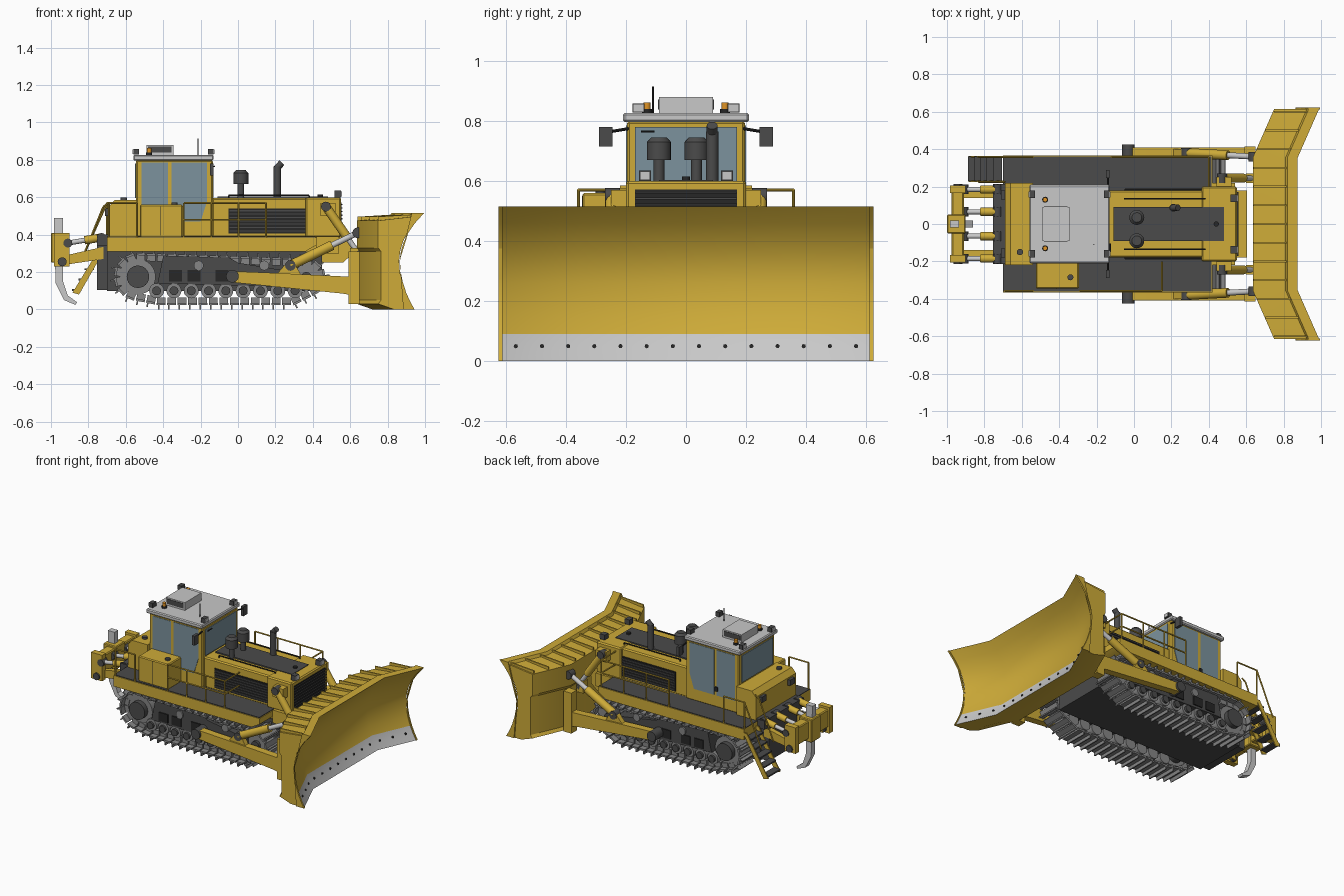
import bpy, bmesh, math
from mathutils import Vector, Matrix

if "Cube" in bpy.data.objects:
    bpy.data.objects.remove(bpy.data.objects["Cube"])


def material(name, *rgb):
    m = bpy.data.materials.new(name)
    m.use_nodes = True
    m.diffuse_color = (*rgb, 1)
    m.node_tree.nodes["Principled BSDF"].inputs["Base Color"].default_value = (*rgb, 1)
    return m


YELLOW = material("machine yellow", .62, .41, .04)
DARK = material("dark grey", .07, .07, .07)
BLACK = material("black", .02, .02, .02)
STEEL = material("track steel", .24, .24, .24)
PALE = material("pale grey", .58, .58, .58)
GLASS = material("window glass", .20, .29, .34)
ORANGE = material("beacon orange", .75, .3, .02)
made = []


def finish(name, bm, *mats):
    bmesh.ops.recalc_face_normals(bm, faces=bm.faces)
    me = bpy.data.meshes.new(name)
    bm.to_mesh(me)
    bm.free()
    for m in mats:
        me.materials.append(m)
    ob = bpy.data.objects.new(name, me)
    bpy.context.collection.objects.link(ob)
    made.append(ob)
    return ob


def box(name, x, y, z, mat, bevel=0):
    bm = bmesh.new()
    size = [abs(r[1] - r[0]) for r in (x, y, z)]
    mid = [(r[0] + r[1]) / 2 for r in (x, y, z)]
    bmesh.ops.create_cube(bm, size=1, matrix=Matrix.Translation(mid) @ Matrix.Diagonal((*size, 1)))
    if bevel:
        bmesh.ops.bevel(bm, geom=bm.edges[:], offset=bevel, segments=1, affect='EDGES')
    return finish(name, bm, mat)


def add_prism(bm, pts, y0, y1):
    a = [bm.verts.new((x, y0, z)) for x, z in pts]
    b = [bm.verts.new((x, y1, z)) for x, z in pts]
    bm.faces.new(a)
    bm.faces.new(b)
    for i in range(len(pts)):
        j = (i + 1) % len(pts)
        bm.faces.new((a[i], a[j], b[j], b[i]))


def prism(name, pts, y0, y1, mat):
    bm = bmesh.new()
    add_prism(bm, pts, y0, y1)
    return finish(name, bm, mat)


def add_rod(bm, p, q, r, r2=None, n=20):
    p, q = Vector(p), Vector(q)
    d = q - p
    m = Matrix.Translation((p + q) / 2) @ d.to_track_quat('Z', 'Y').to_matrix().to_4x4()
    bmesh.ops.create_cone(bm, cap_ends=True, segments=n, radius1=r,
                          radius2=r if r2 is None else r2, depth=d.length, matrix=m)


def rod(name, p, q, r, mat, r2=None, n=20):
    bm = bmesh.new()
    add_rod(bm, p, q, r, r2, n)
    return finish(name, bm, mat)


def tubes(name, paths, r, mat):
    bm = bmesh.new()
    for path in paths:
        for p, q in zip(path, path[1:]):
            add_rod(bm, p, q, r, n=8)
    return finish(name, bm, mat)


def ram(name, p, q, r, split=.6):
    p, q = Vector(p), Vector(q)
    rod(name + "_barrel", p, p.lerp(q, split), r, YELLOW)
    rod(name + "_rod", p.lerp(q, split), q, r * .6, PALE)
    for e in (p, q):
        rod(name + "_pin", e - Vector((0, .025, 0)), e + Vector((0, .025, 0)), r * 1.1, DARK, n=12)


# Track path: hull around sprocket, end rollers and idler
def hull(points):
    def half(ps):
        out = []
        for p in ps:
            while len(out) > 1 and (out[-1] - out[-2]).cross(p - out[-2]) <= 0:
                out.pop()
            out.append(p)
        return out[:-1]
    ps = sorted((Vector(p) for p in points), key=lambda v: (v.x, v.y))
    return half(ps) + half(ps[::-1])


wheels = [(-.535, .175, .115), (.365, .17, .09), (-.42, .105, .07), (.28, .105, .07)]
loop = hull([(x + r * math.cos(i * math.pi / 36), z + r * math.sin(i * math.pi / 36))
             for x, z, r in wheels for i in range(72)])
segs = list(zip(loop, loop[1:] + loop[:1]))
length = sum((b - a).length for a, b in segs)


def along(d):
    for a, b in segs:
        l = (b - a).length
        if d <= l:
            return a.lerp(b, d / l), (b - a).normalized()
        d -= l
    return segs[0][0], (segs[0][1] - segs[0][0]).normalized()


SHOE = [(-.024, 0), (.024, 0), (.024, .012), (-.010, .012), (-.010, .034),
        (-.018, .034), (-.018, .012), (-.024, .012)]
LINK = [(-.023, -.03), (.023, -.03), (.023, 0), (-.023, 0)]
COUNT = 44
for s in (1, -1):
    shoes, links = bmesh.new(), bmesh.new()
    for i in range(COUNT):
        p, t = along((i + .5) * length / COUNT)
        n = Vector((t.y, -t.x))
        add_prism(shoes, [p + t * u + n * v for u, v in SHOE], s * .195, s * .355)
        add_prism(links, [p + t * u + n * v for u, v in LINK], s * .235, s * .315)
    finish("track_shoes", shoes, STEEL)
    finish("track_chain", links, STEEL)
    # Running gear
    rod("sprocket", (-.535, s * .25, .175), (-.535, s * .31, .175), .095, STEEL, n=24)
    rod("sprocket_hub", (-.535, s * .2, .175), (-.535, s * .345, .175), .06, DARK, n=24)
    rod("idler", (.365, s * .245, .17), (.365, s * .315, .17), .07, STEEL, n=24)
    rod("idler_hub", (.365, s * .22, .17), (.365, s * .335, .17), .03, DARK)
    for i in range(9):
        x = -.435 + i * .0925
        rod("track_roller", (x, s * .22, .1), (x, s * .33, .1), .04, STEEL)
        rod("roller_cap", (x, s * .33, .1), (x, s * .345, .1), .024, DARK, n=12)
    for x in (-.21, .14):
        rod("carrier_roller", (x, s * .23, .235), (x, s * .345, .235), .026, STEEL)
    prism("track_frame", [(-.43, .14), (.3, .12), (.3, .2), (0, .25), (-.06, .285), (-.4, .285)],
          s * .22, s * .335, DARK)
    for x in (-.37, -.27, -.12):
        box("frame_cover", (x, x + .07), (s * .33, s * .342), (.15, .21), BLACK)
    # Fenders with walkway
    prism("fender", [(-.7, .31), (.36, .31), (.42, .345), (.42, .385), (-.7, .385)],
          s * .18, s * .365, YELLOW)
    box("walkway", (-.7, .415), (s * .18, s * .36), (.384, .39), DARK)
    box("fender_nose", (.42, .54), (s * .17, s * .22), (.3, .39), YELLOW)
    # Push arms and blade rams
    prism("push_arm", [(-.03, .205), (.2, .195), (.6, .175), (.64, .17), (.64, .07), (.56, .085), (-.03, .145)],
          s * .36, s * .41, YELLOW)
    rod("arm_joint", (-.03, s * .33, .178), (-.03, s * .425, .178), .034, DARK)
    box("blade_bracket", (.59, .65), (s * .355, s * .415), (.03, .31), YELLOW)
    prism("brace_lug", [(.2, .18), (.34, .18), (.3, .25), (.26, .25)], s * .365, s * .4, YELLOW)
    ram("brace_ram", (.28, s * .38, .235), (.64, s * .36, .41), .026, .62)
    ram("lift_ram", (.47, s * .245, .55), (.65, s * .245, .29), .024, .65)
    box("ram_mount", (.44, .52), (s * .18, s * .25), (.5, .57), YELLOW)
    box("blade_lug", (.6, .66), (s * .22, s * .27), (.25, .33), YELLOW)

# Hull
box("belly", (-.7, .45), (-.19, .19), (.1, .31), DARK)
box("main_frame", (-.69, .5), (-.185, .185), (.3, .39), YELLOW)
box("rear_housing", (-.755, -.6), (-.17, .17), (.105, .4), DARK)
prism("nose", [(.45, .25), (.56, .25), (.605, .29), (.605, .4), (.45, .4)], -.18, .18, YELLOW)

# Bonnet
box("bonnet", (-.14, .4), (-.18, .18), (.385, .595), YELLOW, .008)
box("radiator_housing", (.36, .55), (-.2, .2), (.385, .6), YELLOW, .008)
box("bonnet_panel", (-.11, .48), (-.09, .09), (.59, .604), DARK)
box("front_grille", (.545, .554), (-.17, .17), (.41, .572), BLACK)
for i in range(8):
    z = .425 + i * .019
    box("front_slat", (.55, .559), (-.17, .17), (z, z + .006), DARK)
for s in (1, -1):
    box("side_grille", (-.05, .375), (s * .175, s * .187), (.405, .54), BLACK)
    for i in range(7):
        z = .417 + i * .018
        box("side_slat", (-.045, .37), (s * .18, s * .192), (z, z + .006), DARK)
    tubes("bonnet_handle", [[(-.05, s * .135, .595), (-.05, s * .135, .61), (.38, s * .135, .61),
                             (.38, s * .135, .595)]], .004, BLACK)
    box("headlight", (.515, .55), (s * .117, s * .157), (.6, .635), DARK)
    box("headlight_lens", (.55, .555), (s * .12, s * .154), (.603, .632), PALE)

# Air cleaners and exhaust
for y in (-.09, .035):
    rod("cleaner_neck", (.015, y, .59), (.015, y, .68), .018, DARK)
    rod("cleaner_bowl", (.015, y, .67), (.015, y, .73), .04, DARK)
    rod("cleaner_cap", (.015, y, .73), (.015, y, .745), .04, DARK, .026)
rod("exhaust_pipe", (.21, .087, .59), (.21, .087, .765), .021, DARK)
rod("exhaust_tip", (.203, .087, .75), (.235, .087, .785), .018, DARK)
rod("bonnet_cap", (.44, 0, .6), (.44, 0, .615), .014, BLACK)

# Cab
box("cab", (-.545, -.135), (-.197, .197), (.385, .8), YELLOW, .008)
for s in (1, -1):
    y = (s * .195, s * .2)
    box("rear_side_window", (-.515, -.375), y, (.47, .785), GLASS)
    prism("front_side_window", [(-.355, .47), (-.2, .47), (-.165, .58), (-.165, .785), (-.355, .785)], *y, GLASS)
    box("door_handle", (-.385, -.365), (s * .197, s * .207), (.5, .53), BLACK)
    box("mirror", (-.15, -.13), (s * .245, s * .29), (.715, .78), DARK)
    tubes("mirror_arm", [[(-.14, s * .19, .775), (-.14, s * .25, .765)]], .005, BLACK)
box("windscreen", (-.136, -.13), (-.17, .17), (.6, .78), GLASS)
box("rear_window", (-.55, -.544), (-.17, .17), (.595, .78), GLASS)
tubes("wiper", [[(-.127, -.15, .765), (-.127, -.105, .765)]], .004, BLACK)

# Roof
box("roof", (-.56, -.13), (-.21, .21), (.797, .826), PALE, .006)
box("air_unit", (-.49, -.345), (-.09, .09), (.825, .88), PALE)
for s in (1, -1):
    box("air_unit_grille", (-.48, -.355), (s * .088, s * .093), (.838, .872), DARK)
    rod("beacon_base", (-.475, s * .13, .825), (-.475, s * .13, .84), .016, BLACK)
    rod("beacon", (-.475, s * .13, .84), (-.475, s * .13, .862), .012, ORANGE)
    for x, d in ((-.145, 1), (-.545, -1)):
        box("roof_light", (x - .015, x + .015), (s * .138, s * .178), (.828, .858), DARK)
        box("roof_lens", (x + d * .015, x + d * .019), (s * .141, s * .175), (.831, .855), PALE)
rod("antenna", (-.215, -.11, .82), (-.215, -.11, .915), .003, BLACK, n=6)

# Rear tank and side locker
prism("rear_tank", [(-.69, .385), (-.54, .385), (-.54, .585), (-.66, .585), (-.69, .55)], -.22, .22, YELLOW)
rod("tank_cap", (-.61, -.15, .58), (-.61, -.15, .598), .017, DARK)
for s in (1, -1):
    box("rear_lamp", (-.71, -.685), (s * .13, s * .18), (.5, .54), DARK)
    box("tail_box", (-.755, -.69), (s * .17, s * .215), (.34, .4), DARK)
box("side_locker", (-.525, -.295), (-.345, -.2), (.385, .56), YELLOW, .006)
box("locker_gap", (-.415, -.411), (-.347, -.344), (.395, .55), BLACK)
rod("locker_cap", (-.34, -.285, .555), (-.34, -.285, .572), .016, DARK)

# Guard rails
for s, x0, x1 in ((-1, -.29, .15), (1, -.12, .4)):
    y = s * .358
    bars = [[(x0, y, z), (x1, y, z), (x1, s * .2, z)] for z in (.57, .48)]
    posts = [[(x0 + (x1 - x0) * k / 3, y, .38), (x0 + (x1 - x0) * k / 3, y, .57)] for k in range(4)]
    tubes("guard_rail", bars + posts, .005, YELLOW)
tubes("rear_rail", [[(-.54, .358, .385), (-.54, .358, .57), (-.7, .358, .57), (-.83, .358, .28)],
                    [(-.7, .358, .385), (-.7, .358, .57)],
                    [(-.69, .225, .57), (-.72, .225, .55), (-.83, .225, .28)],
                    [(-.54, -.358, .385), (-.54, -.358, .57), (-.69, -.358, .57), (-.69, -.358, .385)]], .005, YELLOW)

# Rear steps
for y in (.225, .355):
    prism("step_side", [(-.72, .36), (-.69, .36), (-.85, .08), (-.885, .09)], y, y + .008, YELLOW)
for i in range(5):
    x, z = -.725 - i * .033, .32 - i * .055
    box("step_tread", (x - .03, x + .02), (.23, .36), (z, z + .01), DARK)

# Ripper
box("ripper_beam", (-.975, -.91), (-.2, .2), (.27, .395), YELLOW, .006)
box("ripper_pocket", (-1, -.9), (-.05, .05), (.25, .41), YELLOW, .005)
prism("ripper_shank", [(-.985, .49), (-.935, .49), (-.935, .15), (-.91, .075), (-.86, .038), (-.87, .025),
                       (-.93, .05), (-.975, .14)], -.02, .02, PALE)
for s in (1, -1):
    box("ripper_lug", (-.985, -.9), (s * .165, s * .205), (.23, .41), YELLOW)
    rod("ripper_pin", (-.94, s * .15, .255), (-.94, s * .215, .255), .024, DARK)
    prism("ripper_link", [(-.95, .235), (-.94, .285), (-.72, .335), (-.72, .27)], s * .14, s * .175, YELLOW)
    ram("ripper_ram", (-.73, s * .185, .385), (-.91, s * .185, .355), .022, .5)
    ram("tilt_ram", (-.73, s * .065, .385), (-.91, s * .065, .355), .022, .5)


# Blade: one cross-section swept through centre and angled wings
def blade_front(z):
    return .747 + (z - .26) ** 2 * (1.97 if z > .26 else 1.15)


def wing(y):
    return max(0, abs(y) - .355) * .44


levels = [0, .045, .09, .15, .2, .26, .31, .36, .41, .46, .515]
section = [(blade_front(z), z) for z in levels]
section += [(.82, .515), (.81, .495), (.635, .475), (.635, .33), (.65, .31), (.65, .05), (.635, .03), (.72, 0)]
bm = bmesh.new()
rings = [[bm.verts.new((x + wing(y), y, z)) for x, z in section] for y in (-.615, -.355, .355, .615)]
for a, b in zip(rings, rings[1:]):
    for i in range(len(section)):
        j = (i + 1) % len(section)
        f = bm.faces.new((a[i], a[j], b[j], b[i]))
        f.material_index = int(i < 2)
bm.faces.new(rings[0])
bm.faces.new(rings[-1])
finish("blade", bm, YELLOW, PALE)
end = [(x + .115, z) for x, z in section[:11]] + [(.925, .515), (.86, .26), (.88, 0)]
for s in (1, -1):
    prism("blade_end_plate", [(x + .004, z) for x, z in end], s * .612, s * .624, YELLOW)
for i in range(13):
    y = -.6 + i * .1
    w = wing(y)
    prism("blade_rib", [(.64 + w, .46), (.82 + w, .46), (.82 + w, .507), (.64 + w, .496)], y - .005, y + .005, YELLOW)
for i in range(14):
    y = -.567 + i * .0872
    x = blade_front(.05) + wing(y)
    rod("edge_bolt", (x - .01, y, .05), (x + .006, y, .05), .007, BLACK, n=8)

# Smooth round parts, keep edges crisp
bpy.ops.object.select_all(action='DESELECT')
for ob in made:
    ob.select_set(True)
bpy.context.view_layer.objects.active = made[0]
bpy.ops.object.shade_smooth_by_angle(angle=math.radians(31))
